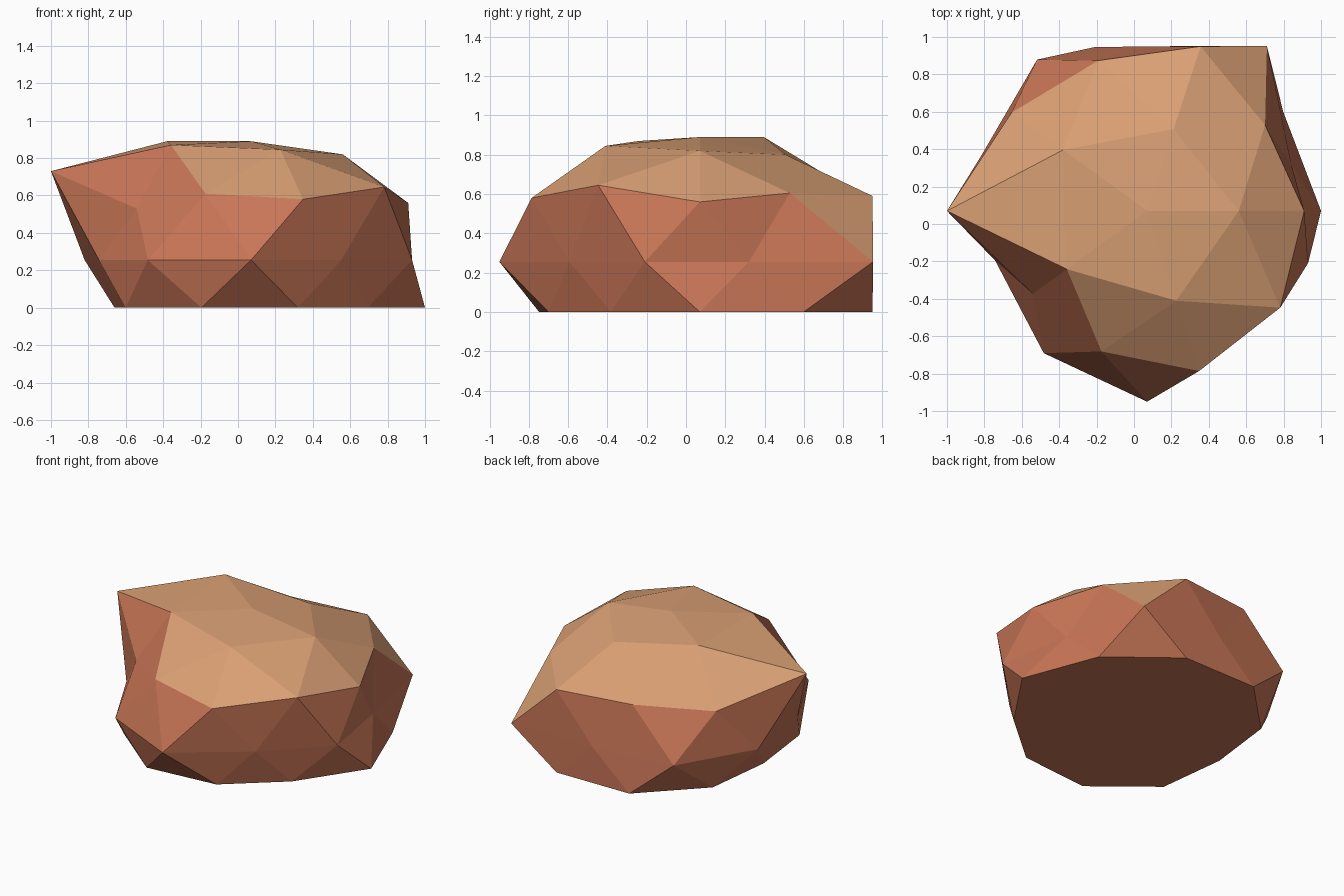
import bpy, bmesh, math

if "Cube" in bpy.data.objects:
    bpy.data.objects.remove(bpy.data.objects["Cube"])

CENTRE = 0.07  # the rock's axis, in both x and y


def material(name, rgb):
    m = bpy.data.materials.new(name)
    m.diffuse_color = (*rgb, 1)
    m.use_nodes = True
    m.node_tree.nodes["Principled BSDF"].inputs["Base Color"].default_value = m.diffuse_color
    return m


bm = bmesh.new()


def ring(start, step, points):
    """Ring of vertices from (radius, height) pairs at even angles."""
    out = []
    for i, (r, z) in enumerate(points):
        a = math.radians(start + step * i)
        out.append(bm.verts.new((CENTRE + r * math.cos(a), CENTRE + r * math.sin(a), z)))
    return out


# Uneven rings of a flattened icosphere, from the top down
apex = bm.verts.new((CENTRE, CENTRE, 0.89))
crown = ring(0, 72, [(.49, .82), (.46, .80), (.555, .89), (.53, .87), (.505, .845)])
shoulder = ring(0, 36, [(.84, .56), (.78, .605), (.925, .59), (.845, .60), (.895, .57),
                        (1.07, .73), (.755, .53), (.79, .61), (.90, .58), (.88, .645)])
waist = ring(18, 36, [(r, .255) for r in
                      (.81, 1.09, .88, 1.0, .936, .855, .94, 1.02, .82, .905)])
base = ring(0, 36, [(r, 0) for r in
                    (.93, .90, .925, .92, .83, .73, .83, .86, .81, .77)])

# Top cap
for k in range(5):
    a, b = crown[k], crown[(k + 1) % 5]
    before, corner, after = shoulder[2 * k - 1], shoulder[2 * k], shoulder[2 * k + 1]
    for f in ((apex, a, b), (a, corner, after), (a, after, b), (a, before, corner)):
        bm.faces.new(f)

# Side bands
for j in range(10):
    n = (j + 1) % 10
    for f in ((shoulder[j], waist[j - 1], waist[j]),
              (shoulder[j], waist[j], shoulder[n]),
              (waist[j - 1], base[j], waist[j]),
              (waist[j], base[j], base[n])):
        bm.faces.new(f)

# Flat underside
bm.faces.new(base[::-1])

# Sandy colour on upward faces, red clay on the rest
bmesh.ops.recalc_face_normals(bm, faces=bm.faces[:])
bm.normal_update()
for f in bm.faces:
    f.material_index = 0 if f.normal.z > 0.58 else 1

mesh = bpy.data.meshes.new("rock")
bm.to_mesh(mesh)
bm.free()
mesh.materials.append(material("sand", (0.70, 0.35, 0.175)))
mesh.materials.append(material("red_clay", (0.58, 0.18, 0.094)))
bpy.context.collection.objects.link(bpy.data.objects.new("rock", mesh))
